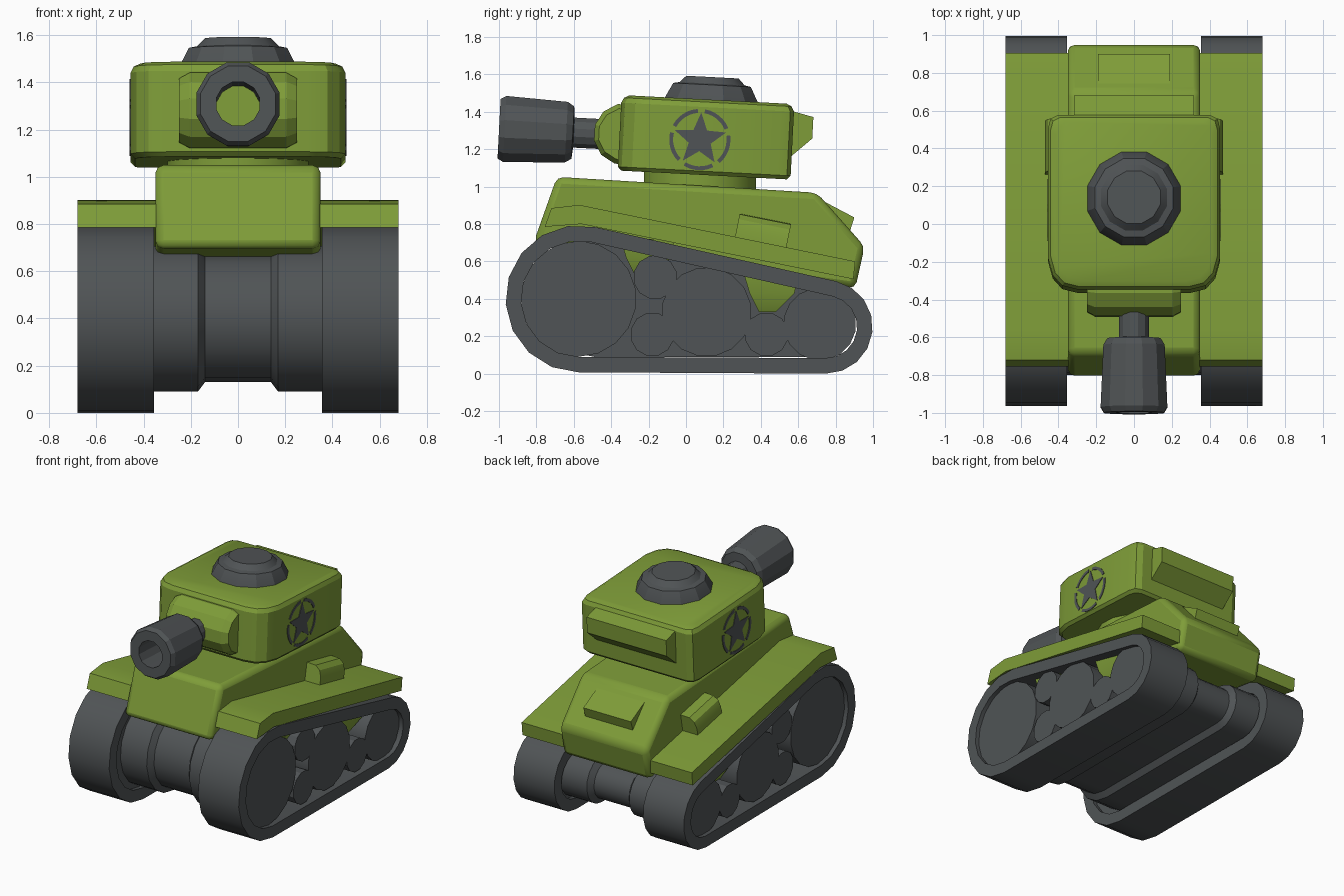
import bpy, bmesh, math
from mathutils import Matrix, Vector

if "Cube" in bpy.data.objects:
    bpy.data.objects.remove(bpy.data.objects["Cube"])


def material(name, col):
    m = bpy.data.materials.new(name)
    m.diffuse_color = (*col, 1)
    m.use_nodes = True
    m.node_tree.nodes["Principled BSDF"].inputs["Base Color"].default_value = m.diffuse_color
    return m


GREEN = material("olive green", (0.21, 0.335, 0.04))
GREY = material("dark grey", (0.08, 0.088, 0.092))

# the whole turret leans slightly down towards the rear
PIVOT = Vector((0, 0.1, 1.27))
TILT = (Matrix.Translation(PIVOT) @ Matrix.Rotation(math.radians(-3), 4, 'X')
        @ Matrix.Translation(-PIVOT))


def loft(name, rings, mat, axis='x', mirror=False, bevel=0, matrix=None, closed=False):
    """Skin a list of (position along axis, 2D profile)."""
    put = {'x': lambda t, u, v: (t, u, v), 'y': lambda t, u, v: (u, t, v),
           'z': lambda t, u, v: (u, v, t)}[axis]
    bm = bmesh.new()
    loops = [[bm.verts.new(put(t, *p)) for p in prof] for t, prof in rings]
    pairs = list(zip(loops, loops[1:]))
    if closed:
        pairs.append((loops[-1], loops[0]))
    else:
        bm.faces.new(loops[0])
        bm.faces.new(loops[-1])
    n = len(loops[0])
    for a, b in pairs:
        for i in range(n):
            j = (i + 1) % n
            bm.faces.new((a[i], a[j], b[j], b[i]))
    bmesh.ops.recalc_face_normals(bm, faces=bm.faces)
    if matrix is not None:
        bm.transform(matrix)
    me = bpy.data.meshes.new(name)
    bm.to_mesh(me)
    bm.free()
    me.materials.append(mat)
    for p in me.polygons:
        p.use_smooth = True
    me.set_sharp_from_angle(angle=math.radians(25))
    ob = bpy.data.objects.new(name, me)
    bpy.context.collection.objects.link(ob)
    if bevel:
        b = ob.modifiers.new("bevel", 'BEVEL')
        b.width, b.segments, b.limit_method = bevel, 2, 'ANGLE'
    if mirror:
        ob.modifiers.new("mirror", 'MIRROR')
    return ob


def circle(u, v, r, n=12):
    return [(u + r * math.cos((i + .5) * 2 * math.pi / n),
             v + r * math.sin((i + .5) * 2 * math.pi / n)) for i in range(n)]


def rect(u0, u1, v0, v1):
    return [(u0, v0), (u1, v0), (u1, v1), (u0, v1)]


def belt(front, rear, inset=0):
    """Outline of a belt wrapped round two circles (y, z, r)."""
    (y1, z1, r1), (y2, z2, r2) = front, rear
    d = math.hypot(y2 - y1, z2 - z1)
    th, a = math.atan2(z2 - z1, y2 - y1), math.acos((r1 - r2) / d)
    pts = []
    for (y, z, r), s, e, n in ((rear, th - a, th + a, 8),
                               (front, th + a, th + 2 * math.pi - a, 9)):
        for i in range(n + 1):
            q = s + (e - s) * i / n
            pts.append((y + (r - inset) * math.cos(q), z + (r - inset) * math.sin(q)))
    return pts


# tracks
F, R = (-0.572, 0.40, 0.393), (0.748, 0.25, 0.25)
outer, inner = belt(F, R), belt(F, R, 0.083)
loft("track", [(0.355, outer), (0.68, outer), (0.68, inner), (0.355, inner)],
     GREY, mirror=True, closed=True)

# road wheels
for i, (y, z, r, n) in enumerate([(-0.575, 0.40, 0.31, 18), (0.11, 0.33, 0.24, 16),
                                  (0.715, 0.265, 0.195, 16), (-0.165, 0.515, 0.118, 12),
                                  (-0.18, 0.21, 0.118, 12), (0.43, 0.21, 0.118, 12)]):
    c = circle(y, z, r, n)
    loft(f"wheel_{i + 1}", [(0.385, c), (0.65, c)], GREY, mirror=True)

# green brackets between the wheels
for name, y, z in (("rear_bracket", 0.46, 0.53), ("front_bracket", -0.2, 0.72)):
    loft(name, [(z - 0.2, rect(0.36, 0.55, y - 0.07, y + 0.02)),
                (z - 0.1, rect(0.36, 0.60, y - 0.12, y + 0.12)),
                (z, rect(0.36, 0.61, y - 0.15, y + 0.14))], GREEN, axis='z', mirror=True)

# belly between the tracks with a shallow middle channel
FB, RB = (-0.49, 0.40, 0.31), (0.72, 0.26, 0.17)
wide, slim = belt(FB, RB), belt(FB, RB, 0.04)
loft("belly", [(-0.38, wide), (-0.17, wide), (-0.14, slim),
               (0.14, slim), (0.17, wide), (0.38, wide)], GREY)

# hull
hull = [(-0.815, 0.70), (-0.69, 1.052), (0.70, 0.967), (0.955, 0.68), (0.905, 0.455)]
loft("hull", [(-0.35, hull), (0.35, hull)], GREEN, bevel=0.035)

# fenders
fender = [(-0.755, 0.785), (-0.72, 0.885), (-0.57, 0.902), (0.905, 0.60),
          (0.895, 0.505), (-0.56, 0.80)]
loft("fender", [(0.30, fender), (0.68, fender)], GREEN, mirror=True)

# rounded boxes on the fenders
box = [(0.33, -0.03), (0.47, -0.03), (0.47, 0.05), (0.455, 0.095), (0.42, 0.122), (0.33, 0.126)]
loft("fender_box", [(-0.14, box), (0.14, box)], GREEN, axis='y', mirror=True,
     matrix=Matrix.Translation((0, 0.40, 0.705)) @ Matrix.Rotation(math.radians(-11.4), 4, 'X'))

# rear hull hatch
hatch = [(0.72, 0.93), (0.90, 0.835), (0.87, 0.74), (0.75, 0.82)]
loft("rear_hatch", [(-0.19, hatch), (0.19, hatch)], GREEN)

# turret neck
loft("turret_neck", [(0.96, circle(0, 0.075, 0.305, 16)), (1.10, circle(0, 0.075, 0.305, 16))],
     GREEN, axis='z')

# turret
half = [(0.30, -0.355), (0.38, -0.335), (0.43, -0.28), (0.455, -0.19),
        (0.455, 0.50), (0.442, 0.55), (0.40, 0.57)]
plan = half + [(-x, y) for x, y in reversed(half)]


def shrunk(s):
    return [(x * s, 0.11 + (y - 0.11) * s) for x, y in plan]


loft("turret", [(1.062, shrunk(0.96)), (1.082, shrunk(1)), (1.425, shrunk(1)),
                (1.452, shrunk(0.97)), (1.466, shrunk(0.91))], GREEN, axis='z', matrix=TILT)

# rear turret bin
tbin = [(0.55, 1.43), (0.675, 1.402), (0.675, 1.287), (0.55, 1.17)]
loft("turret_bin", [(-0.318, tbin), (0.318, tbin)], GREEN, matrix=TILT)

# cupola
loft("cupola", [(z, circle(0, 0.125, r)) for z, r in
                ((1.43, 0.262), (1.47, 0.255), (1.545, 0.215), (1.552, 0.18), (1.587, 0.145))],
     GREY, axis='z', matrix=TILT)

# gun mantlet
loft("mantlet", [(x, circle(-0.33, 1.257, r)) for x, r in
                 ((-0.25, 0.14), (-0.205, 0.165), (0.205, 0.165), (0.25, 0.14))],
     GREEN, matrix=TILT)

# barrel with hollow muzzle
loft("barrel", [(y, circle(0, 1.252, r)) for y, r in
                ((-0.42, 0.083), (-0.60, 0.083), (-0.605, 0.145), (-0.64, 0.168),
                 (-0.97, 0.183), (-1.0, 0.165), (-1.0, 0.095), (-0.68, 0.095))],
     GREY, axis='y', matrix=TILT)
loft("bore_floor", [(y, circle(0, 1.252, 0.094)) for y in (-0.687, -0.681)],
     GREEN, axis='y', matrix=TILT)

# star and broken ring on the turret sides
SY, SZ = 0.075, 1.25


def polar(deg, r):
    q = math.radians(deg)
    return (SY + r * math.cos(q), SZ + r * math.sin(q))


star = [polar(90 + 36 * i, 0.062 if i % 2 else 0.145) for i in range(10)]
loft("side_star", [(0.452, star), (0.459, star)], GREY, mirror=True, matrix=TILT)
for k in range(5):
    angles = [90 + 72 * k + 7 + 58 * i / 6 for i in range(7)]
    arc = [polar(a, 0.164) for a in angles] + [polar(a, 0.143) for a in reversed(angles)]
    loft(f"side_ring_{k + 1}", [(0.452, arc), (0.459, arc)], GREY, mirror=True, matrix=TILT)
